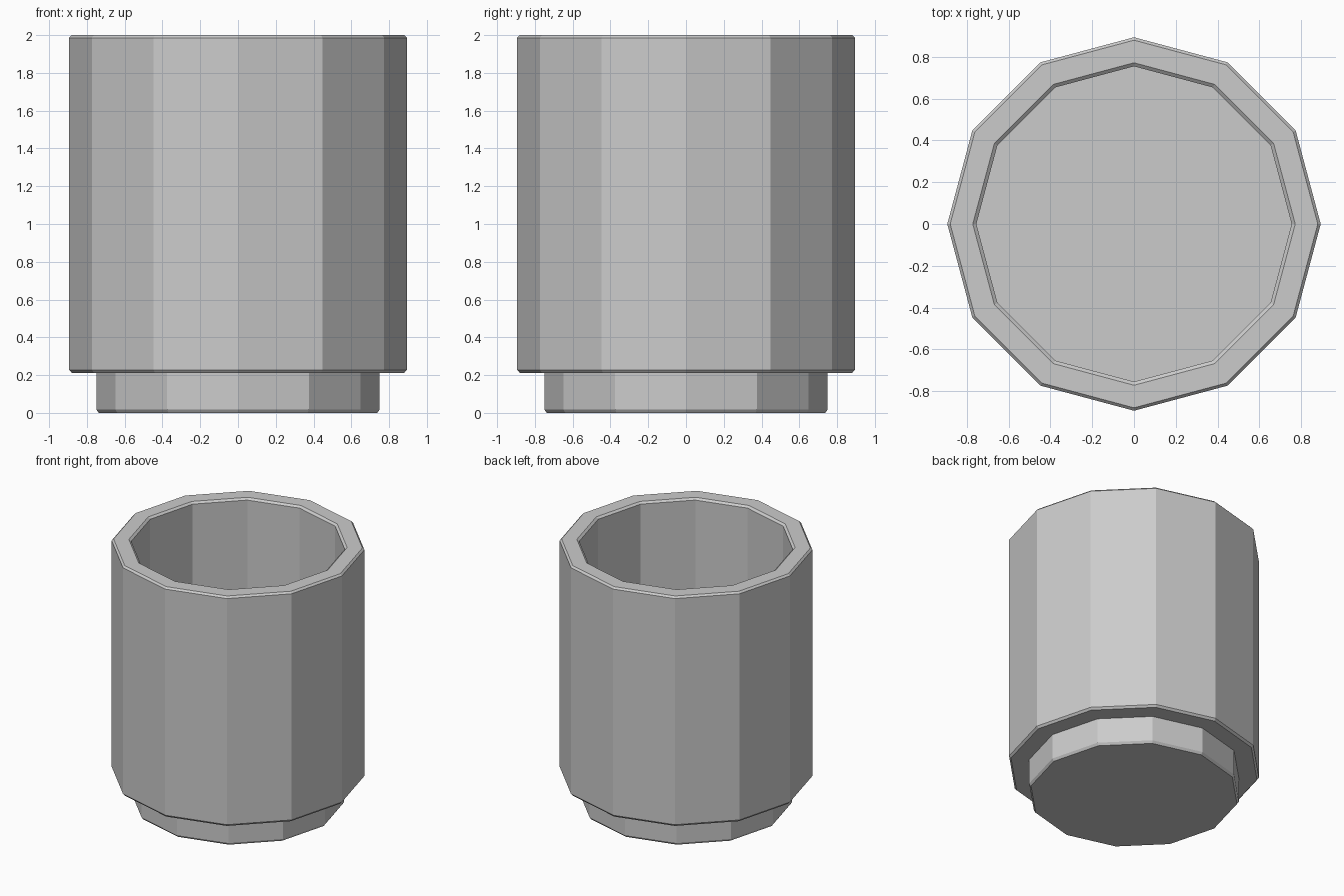
import bpy, bmesh
from math import cos, sin, pi

if "Cube" in bpy.data.objects:
    bpy.data.objects.remove(bpy.data.objects["Cube"])

SIDES = 12


def lathe(name, profile):
    """Spin a (radius, z) profile into a flat-faced solid, capped at both ends."""
    bm = bmesh.new()
    rings = [[bm.verts.new((r * cos(2 * pi * i / SIDES), r * sin(2 * pi * i / SIDES), z))
              for i in range(SIDES)] for r, z in profile]
    for a, b in zip(rings, rings[1:]):
        for i in range(SIDES):
            j = (i + 1) % SIDES
            bm.faces.new((a[i], a[j], b[j], b[i]))
    bm.faces.new(rings[0][::-1])
    bm.faces.new(rings[-1])
    bmesh.ops.recalc_face_normals(bm, faces=bm.faces)
    mesh = bpy.data.meshes.new(name)
    bm.to_mesh(mesh)
    bm.free()
    obj = bpy.data.objects.new(name, mesh)
    bpy.context.collection.objects.link(obj)
    return obj


# Cup: recessed foot, chamfered outer wall, rim, inner wall and floor
lathe("cup", [
    (0.737, 0.0), (0.75, 0.018),                      # foot
    (0.75, 0.212), (0.88, 0.212), (0.894, 0.228),     # step out to the body
    (0.894, 1.986), (0.88, 2.0),                      # outer wall and rim chamfer
    (0.772, 2.0), (0.755, 1.986),                     # inner rim chamfer
    (0.755, 0.25),                                    # inner wall down to the floor
])
